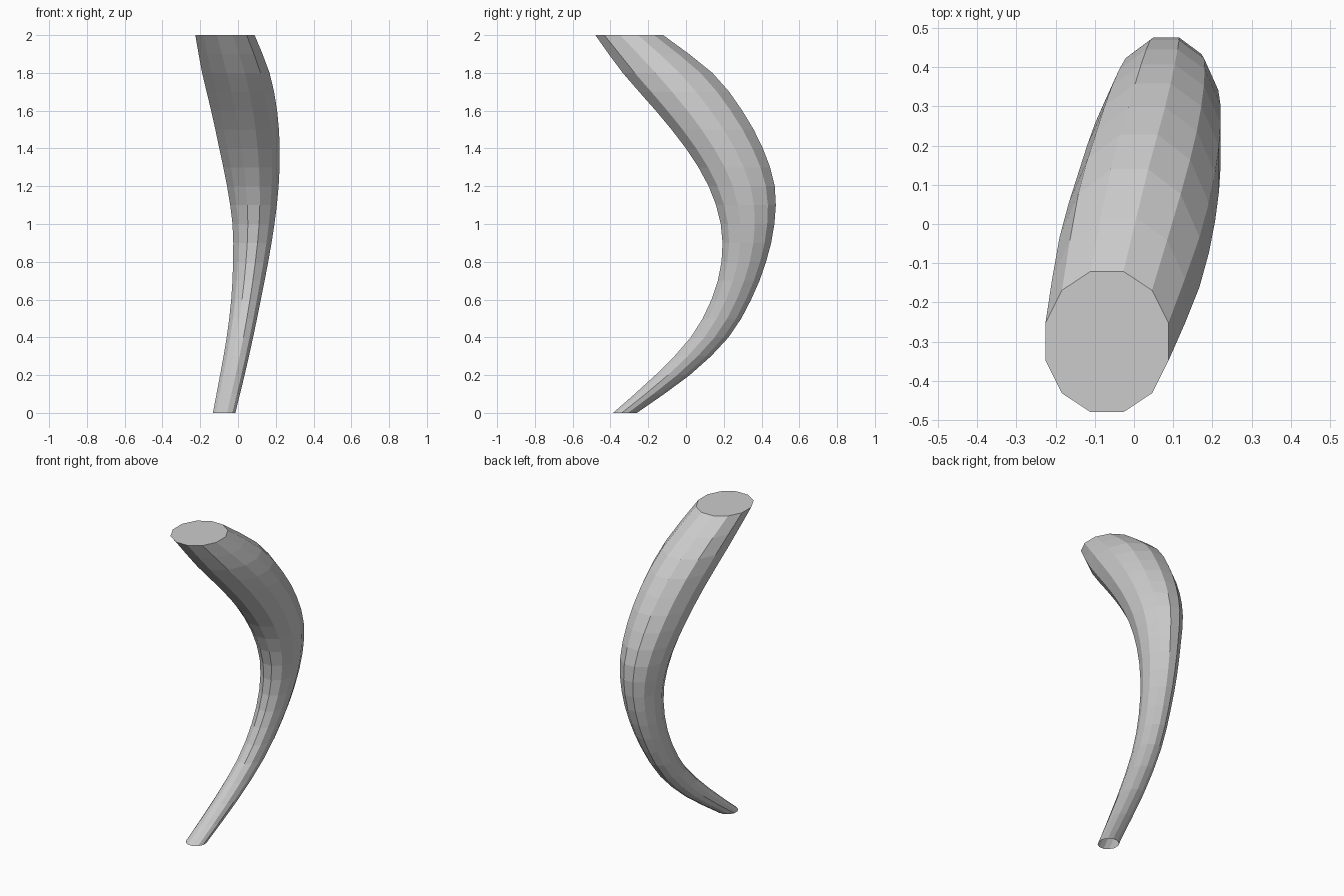
import bpy, bmesh, math

if "Cube" in bpy.data.objects:
    bpy.data.objects.remove(bpy.data.objects["Cube"])

SIDES = 12
STEPS = 2  # rings per measured interval

# Horn sections every 0.2 in height: (x min, x max, y min, y max)
sections = [
    (-0.133, -0.014, -0.386, -0.260),
    (-0.095, 0.035, -0.162, 0.020),
    (-0.060, 0.080, 0.025, 0.225),
    (-0.036, 0.121, 0.135, 0.345),
    (-0.026, 0.160, 0.188, 0.424),
    (-0.029, 0.193, 0.184, 0.468),
    (-0.058, 0.215, 0.120, 0.470),
    (-0.099, 0.221, 0.000, 0.407),
    (-0.142, 0.207, -0.160, 0.298),
    (-0.190, 0.167, -0.335, 0.140),
    (-0.226, 0.088, -0.480, -0.121),
]


def spline(i, t):
    """Catmull-Rom blend of the sections between i and i + 1."""
    n = len(sections) - 1
    b, c = sections[i], sections[i + 1]
    a = sections[i - 1] if i > 0 else [2 * p - q for p, q in zip(b, c)]
    d = sections[i + 2] if i + 2 <= n else [2 * q - p for p, q in zip(b, c)]
    return [0.5 * (2 * q + (r - p) * t + (2 * p - 5 * q + 4 * r - s) * t * t
                   + (3 * q - p - 3 * r + s) * t ** 3)
            for p, q, r, s in zip(a, b, c, d)]


bm = bmesh.new()


def ring(box, z):
    x0, x1, y0, y1 = box
    k = 0.5 / math.cos(math.pi / SIDES)
    verts = []
    for j in range(SIDES):
        a = 2 * math.pi * (j + 0.5) / SIDES
        verts.append(bm.verts.new(((x0 + x1) / 2 + (x1 - x0) * k * math.cos(a),
                                   (y0 + y1) / 2 + (y1 - y0) * k * math.sin(a), z)))
    return verts


# Curved, tapering body
rings = []
for i in range(len(sections) - 1):
    for s in range(STEPS):
        t = s / STEPS
        rings.append(ring(spline(i, t), 0.2 * (i + t)))
rings.append(ring(sections[-1], 2.0))

for lo, hi in zip(rings, rings[1:]):
    for j in range(SIDES):
        k = (j + 1) % SIDES
        bm.faces.new((lo[j], lo[k], hi[k], hi[j]))

# Flat cap on the wide end; the narrow end stays open
bm.faces.new(rings[-1])

mesh = bpy.data.meshes.new("horn")
bm.to_mesh(mesh)
bm.free()
horn = bpy.data.objects.new("horn", mesh)
bpy.context.collection.objects.link(horn)
